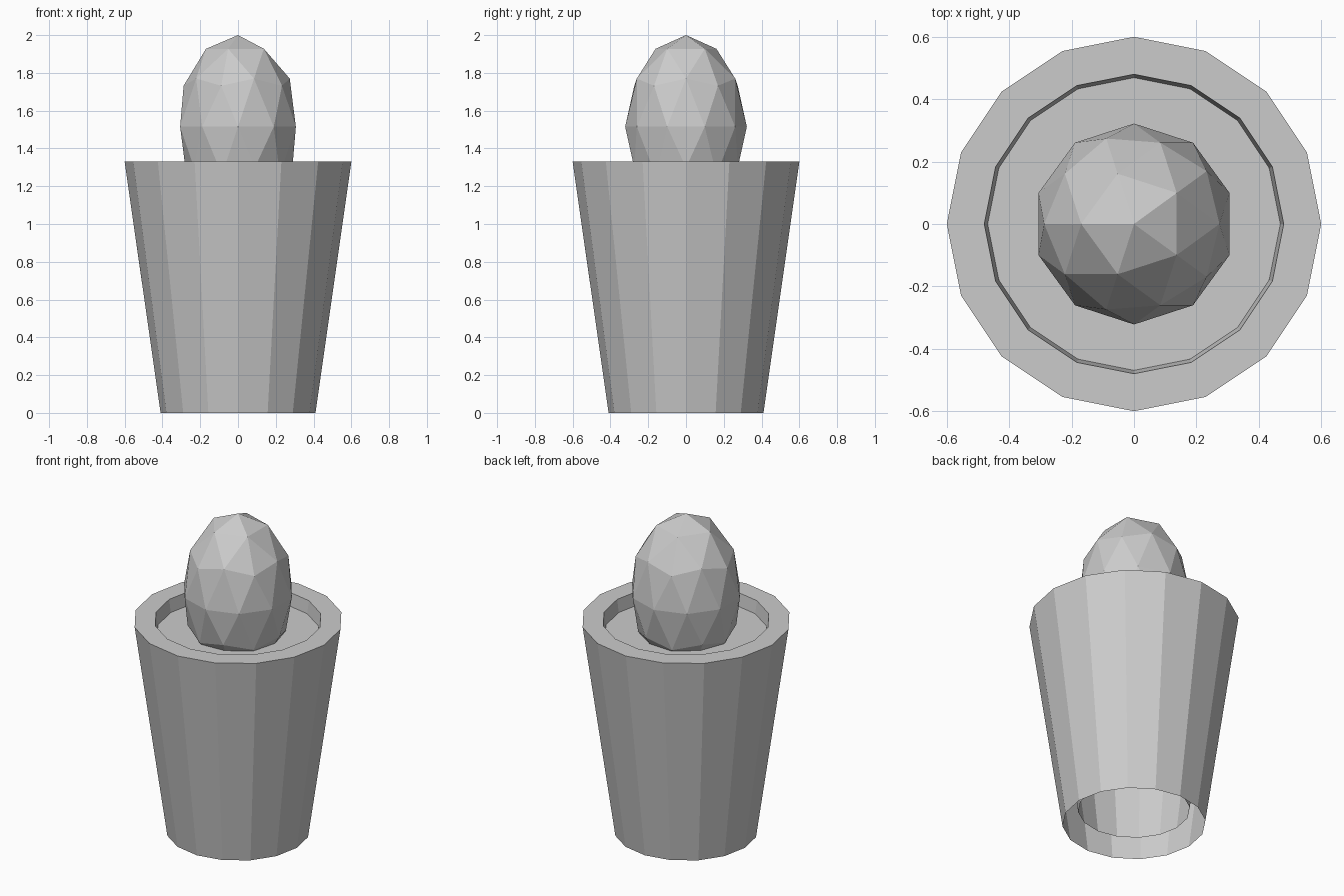
import bpy, bmesh, math

if "Cube" in bpy.data.objects:
    bpy.data.objects.remove(bpy.data.objects["Cube"])

SIDES = 16


def lathe(name, profile, cap_last=False):
    """Revolve (radius, z) points into a flat-sided open shell."""
    bm = bmesh.new()
    rings = []
    for r, z in profile:
        rings.append([bm.verts.new((r * math.cos(2 * math.pi * i / SIDES),
                                    r * math.sin(2 * math.pi * i / SIDES), z))
                      for i in range(SIDES)])
    for a, b in zip(rings, rings[1:]):
        for i in range(SIDES):
            j = (i + 1) % SIDES
            bm.faces.new((a[i], a[j], b[j], b[i]))
    if cap_last:
        bm.faces.new(rings[-1])
    mesh = bpy.data.meshes.new(name)
    bm.to_mesh(mesh)
    bm.free()
    obj = bpy.data.objects.new(name, mesh)
    bpy.context.collection.objects.link(obj)
    return obj


# Tapered pot: outer wall, flat rim, inner wall, open underneath
lathe("pot", [(0.41, 0), (0.6, 1.33), (0.48, 1.33), (0.32, 0.09)])

# Soil disc just below the rim
lathe("soil", [(0.469, 1.25)], cap_last=True)

# Faceted, upright egg-shaped plant
bpy.ops.mesh.primitive_ico_sphere_add(subdivisions=2, radius=1,
                                      location=(0, 0, 1.515),
                                      rotation=(0, 0, math.pi))
plant = bpy.context.object
plant.name = "plant"
plant.scale = (0.322, 0.322, 0.485)
